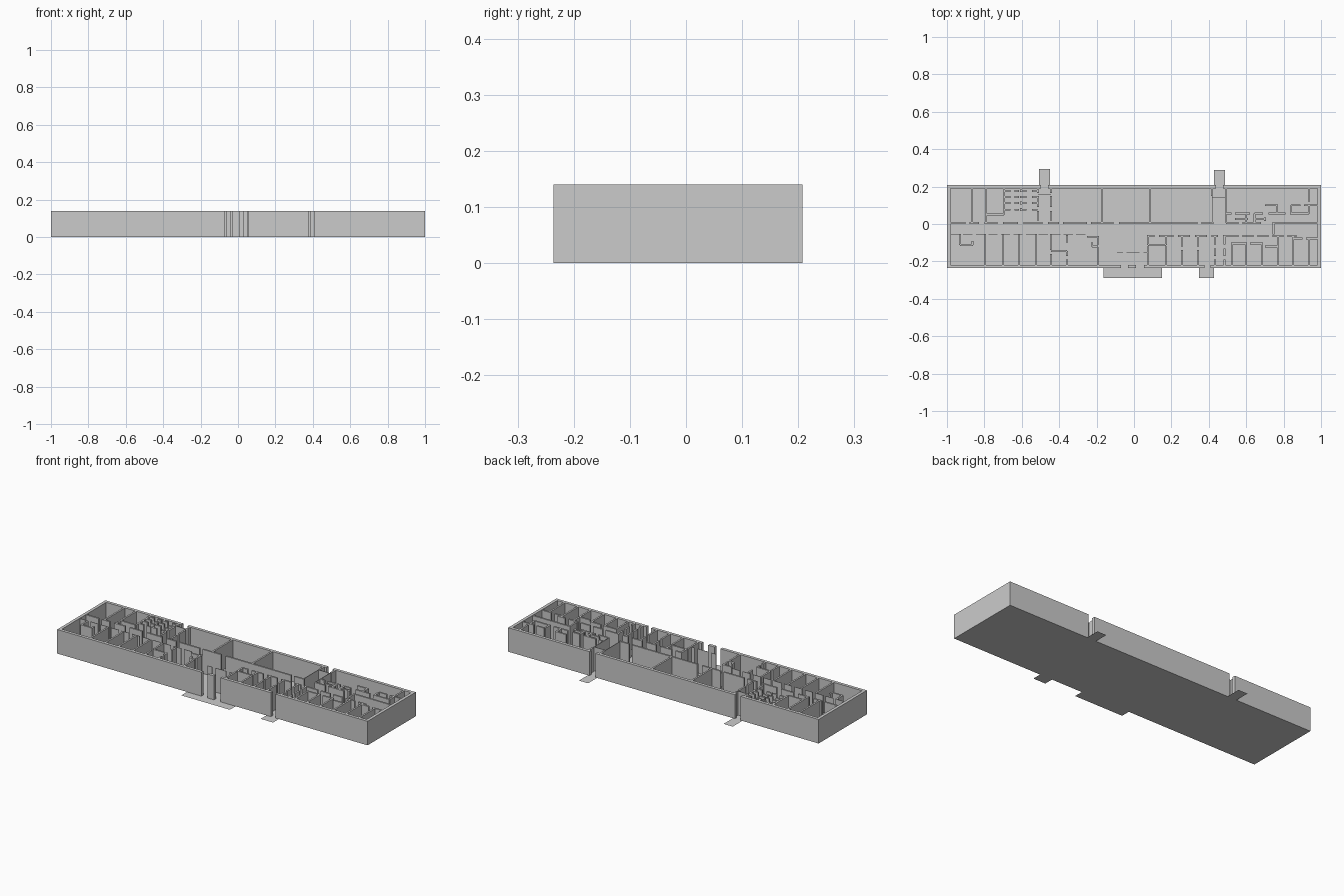
import bpy, bmesh

H = 0.14          # wall height
T = 0.010         # partition thickness
THIN = 0.003      # glazed screen thickness
X0, X1, Y0, Y1 = -1.0, 1.0, -0.236, 0.208   # outer faces
W = 0.018         # outer wall thickness
IN_T, IN_B = Y1 - W / 2, Y0 + W / 2         # ends of the cross walls


def build(name, boxes):
    """One object from plan rectangles (x0, x1, y0, y1), all full height."""
    bm = bmesh.new()
    for x0, x1, y0, y1 in boxes:
        vs = [bm.verts.new((x, y, z)) for z in (0, H)
              for x, y in ((x0, y0), (x1, y0), (x1, y1), (x0, y1))]
        for f in ((3, 2, 1, 0), (4, 5, 6, 7), (0, 1, 5, 4),
                  (1, 2, 6, 5), (2, 3, 7, 6), (3, 0, 4, 7)):
            bm.faces.new([vs[i] for i in f])
    finish(name, bm)


def finish(name, bm):
    me = bpy.data.meshes.new(name)
    bm.to_mesh(me)
    bm.free()
    bpy.context.collection.objects.link(bpy.data.objects.new(name, me))


def slab(name, x0, x1, y0, y1):
    bm = bmesh.new()
    bm.faces.new([bm.verts.new((x, y, 0)) for x, y in
                  ((x0, y0), (x1, y0), (x1, y1), (x0, y1))])
    finish(name, bm)


def h(y, *spans, t=T):
    """Walls along x at depth y, one per span."""
    return [(a, b, y - t / 2, y + t / 2) for a, b in spans]


def v(xs, *spans, t=T):
    """Walls along y at each x, one per span."""
    return [(x - t / 2, x + t / 2, a, b) for x in xs for a, b in spans]


# Floor and door landings
slab("floor", X0, X1, Y0, Y1)
slab("back_left_landing", -0.508, -0.449, Y1, 0.295)
slab("back_right_landing", 0.428, 0.487, Y1, 0.29)
slab("main_landing", -0.163, 0.15, -0.289, Y0)
slab("side_landing", 0.348, 0.428, -0.289, Y0)

# Outer walls with door openings
build("end_walls", [(X0, X0 + W, Y0, Y1), (X1 - W, X1, Y0, Y1)])
build("front_wall", h(Y0 + W / 2, (X0 + W, -0.07), (-0.032, 0.01),
                      (0.053, 0.377), (0.408, X1 - W), t=W))
build("back_wall", h(Y1 - W / 2, (X0 + W, -0.497), (-0.46, 0.438),
                     (0.477, X1 - W), t=W))

# Corridor walls with door gaps
CU, CL, CR = 0.006, -0.054, -0.064
build("corridor_back_wall", h(CU, (-0.98, -0.90), (-0.88, -0.83), (-0.80, -0.73),
                              (-0.70, -0.62), (-0.59, -0.49), (-0.46, -0.40),
                              (-0.38, -0.25), (-0.23, -0.11), (-0.08, 0.34),
                              (0.36, 0.425)))
build("corridor_left_screen", h(CL, *[(-0.98 + 0.067 * i, -0.93 + 0.067 * i)
                                      for i in range(11)], t=THIN))
build("corridor_right_wall", h(CR, (0.07, 0.11), (0.135, 0.21), (0.235, 0.30),
                               (0.325, 0.39), (0.415, 0.45), (0.475, 0.56),
                               (0.58, 0.64), (0.66, 0.72), (0.74, 0.80),
                               (0.82, 0.87)))

# Back rooms, left and middle
build("back_cross_walls", v((-0.866, -0.791, -0.171, 0.086), (CU, IN_T))
      + v((-0.695,), (0.05, IN_T))
      + v((-0.513, -0.444), (0.02, 0.07), (0.09, 0.15), (0.165, IN_T))
      + h(0.05, (-0.791, -0.695)))
build("washroom_stalls", [b for y in (0.176, 0.144, 0.112, 0.076)
                          for b in h(y, (-0.69, -0.66), (-0.64, -0.615),
                                     (-0.60, -0.575), (-0.545, -0.515))]
      + v((-0.605,), (0.07, 0.085), (0.105, 0.12), (0.138, 0.15), (0.17, IN_T)))
build("stair_screens", v((0.418, 0.492), (CU, 0.18), t=THIN)
      + h(0.16, (-0.513, -0.444), t=THIN) + h(0.143, (0.418, 0.492), t=THIN)
      + v((0.418, 0.492), (0.15, IN_T)))

# Back rooms, right
build("back_right_walls",
      h(0.056, (0.492, 0.52), (0.54, 0.62), (0.645, 0.69), (0.72, 0.81),
        (0.835, 0.936))
      + v((0.936,), (0.056, 0.10), (0.12, IN_T))
      + v((0.84,), (0.056, 0.10))
      + h(0.10, (0.70, 0.765), (0.84, 0.89), (0.91, 0.98))
      + v((0.765,), (0.056, 0.105))
      + v((0.60, 0.645), (0.006, 0.056)) + v((0.70,), (0.015, 0.035))
      + h(0.026, (0.54, 0.61), (0.635, 0.70))
      + h(CU, (0.492, 0.56), (0.58, 0.68), (0.74, 0.98)) + v((0.745,), (-0.055, CU)))

# Front rooms, left
build("front_left_walls",
      v((-0.797, -0.70, -0.615, -0.524), (IN_B, CL))
      + v((-0.444,), (IN_B, -0.16), (-0.14, CL))
      + v((-0.358,), (IN_B, -0.19), (-0.17, -0.145), (-0.10, -0.06))
      + h(-0.144, (-0.444, -0.358))
      + v((-0.93,), (-0.112, CL)) + h(-0.112, (-0.93, -0.86)) + v((-0.863,), (-0.112, -0.09))
      + v((-0.193,), (IN_B, -0.125), (-0.11, CR))
      + h(-0.068, (-0.25, -0.19)) + h(-0.12, (-0.225, -0.193))
      + v((-0.225,), (-0.12, -0.10)))

# Entrance lobby screen
build("lobby_screen", h(-0.15, (-0.09, -0.06), (-0.04, 0.03), (0.05, 0.075), t=THIN))

# Front rooms, right
build("front_right_walls",
      v((0.075, 0.171), (IN_B, -0.12))
      + v((0.075, 0.171), (-0.112, CR))
      + h(-0.112, (0.075, 0.171))
      + v((0.257, 0.342), (IN_B, -0.14), (-0.12, CR))
      + v((0.433, 0.484), (IN_B, -0.19), (-0.17, -0.13), (-0.11, CR))
      + v((0.524, 0.599, 0.684), (IN_B, -0.10))
      + h(-0.105, (0.524, 0.60), (0.62, 0.684))
      + v((0.77,), (IN_B, CR)) + v((0.85,), (IN_B, CR))
      + v((0.936,), (IN_B, -0.075))
      + h(-0.12, (0.70, 0.77)) + h(-0.078, (0.85, 0.90), (0.92, 0.98)))
